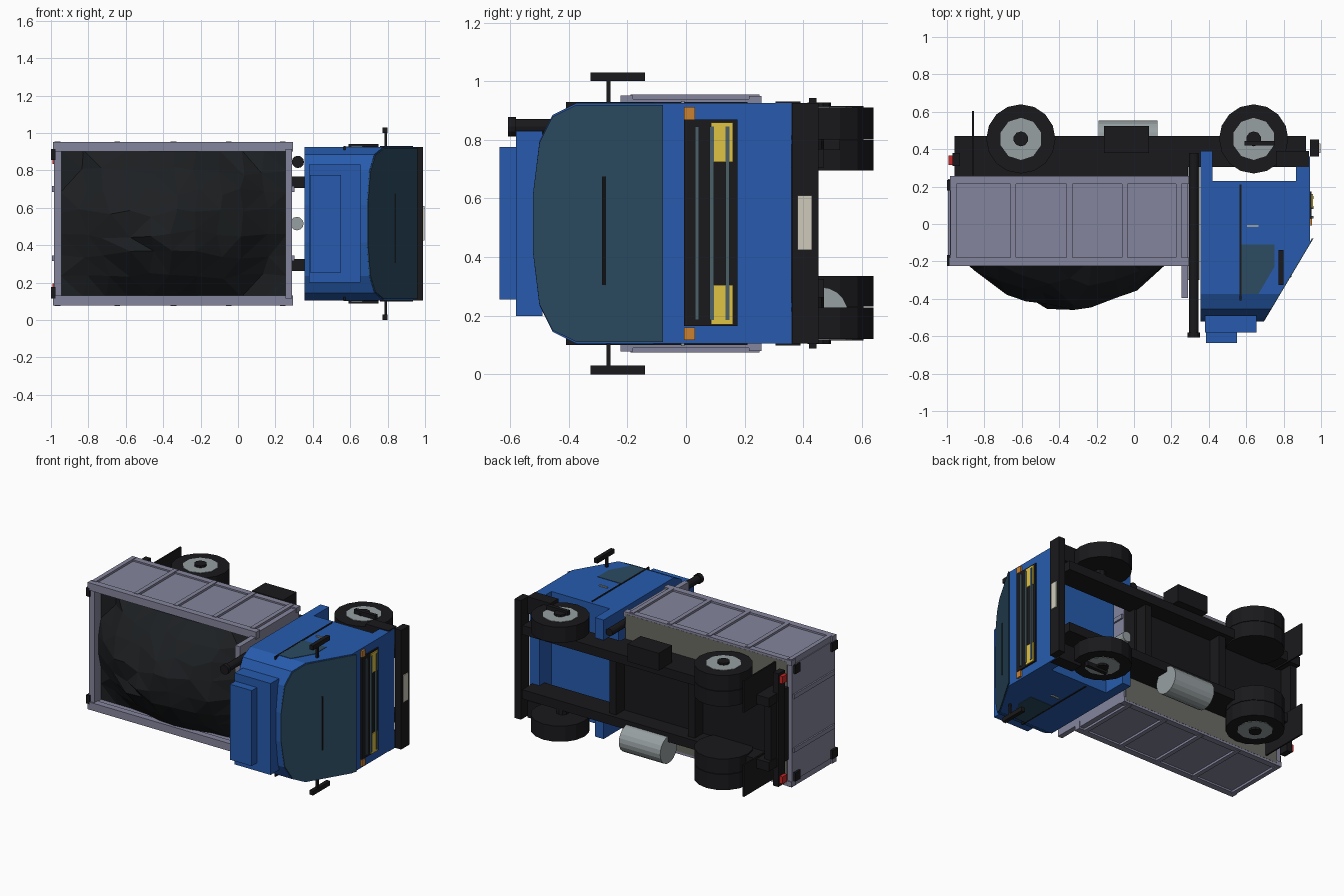
import bpy, bmesh, math, random
from mathutils import Matrix, Vector

if "Cube" in bpy.data.objects:
    bpy.data.objects.remove(bpy.data.objects["Cube"])

random.seed(4)
# Truck is designed upright (x forward, y sideways, z up), then laid on its side
LAY = Matrix.Translation((0, 0, 0.515)) @ Matrix.Rotation(math.pi / 2, 4, 'X')
COLORS = {
    'blue': (0.02, 0.105, 0.42), 'black': (0.01, 0.01, 0.012), 'glass': (0.025, 0.072, 0.12),
    'steel': (0.235, 0.235, 0.34), 'rim': (0.31, 0.35, 0.36), 'yellow': (0.75, 0.55, 0.06),
    'orange': (0.6, 0.22, 0.03), 'red': (0.6, 0.02, 0.02), 'cream': (0.62, 0.6, 0.5),
    'coal': (0.012, 0.014, 0.016), 'tan': (0.15, 0.15, 0.13), 'slat': (0.07, 0.12, 0.14),
}
MATS = {}
for key, c in COLORS.items():
    MATS[key] = bpy.data.materials.new(key)
    MATS[key].diffuse_color = (*c, 1)


def finish(bm, name, color):
    bmesh.ops.recalc_face_normals(bm, faces=bm.faces)
    bm.transform(LAY)
    me = bpy.data.meshes.new(name)
    bm.to_mesh(me)
    bm.free()
    me.materials.append(MATS[color])
    ob = bpy.data.objects.new(name, me)
    bpy.context.collection.objects.link(ob)
    return ob


def box(name, x, y, z, color, mirror=False):
    for s in ((1, -1) if mirror else (1,)):
        bm = bmesh.new()
        bmesh.ops.create_cube(bm, size=1)
        size = Matrix.Diagonal((x[1] - x[0], y[1] - y[0], z[1] - z[0], 1))
        bm.transform(Matrix.Translation(((x[0] + x[1]) / 2, s * (y[0] + y[1]) / 2, (z[0] + z[1]) / 2)) @ size)
        finish(bm, name, color)


def cyl(name, a, b, r, color, n=16):
    a, b = Vector(a), Vector(b)
    bm = bmesh.new()
    bmesh.ops.create_cone(bm, cap_ends=True, segments=n, radius1=r, radius2=r, depth=(b - a).length)
    bm.transform(Matrix.Translation((a + b) / 2) @ (b - a).to_track_quat('Z', 'Y').to_matrix().to_4x4())
    return finish(bm, name, color)


def prism(pts, offset):
    bm = bmesh.new()
    f = bm.faces.new([bm.verts.new(p) for p in pts])
    new = bmesh.ops.extrude_face_region(bm, geom=[f])['geom']
    bmesh.ops.translate(bm, verts=[v for v in new if isinstance(v, bmesh.types.BMVert)], vec=offset)
    return bm


def cut(bm, co, no):
    res = bmesh.ops.bisect_plane(bm, geom=bm.verts[:] + bm.edges[:] + bm.faces[:],
                                 plane_co=co, plane_no=no, clear_outer=True)
    edges = [e for e in res['geom_cut'] if isinstance(e, bmesh.types.BMEdge)]
    bmesh.ops.contextual_create(bm, geom=edges)


# Cab shell: crowned section extruded forward, cut along the windscreen slope
half = [(0.41, -0.23), (0.41, 0.375), (0.37, 0.455), (0.28, 0.5), (0.1, 0.522)]
section = half + [(-y, z) for y, z in reversed(half)]
slope_no = Vector((0.42, 0, 0.25)).normalized()
slope_co = Vector((0.69, 0, 0.52))
bm = prism([(0.355, y, z) for y, z in section], (0.585, 0, 0))
cut(bm, slope_co, slope_no)
finish(bm, 'cab_shell', 'blue')

# Windscreen: same section, a thin slice on the slope
bm = prism([(0.5, y * 0.985, z) for y, z in section], (0.6, 0, 0))
cut(bm, slope_co + slope_no * 0.005, slope_no)
cut(bm, slope_co - slope_no * 0.002, -slope_no)
cut(bm, Vector((0, 0, 0.078)), Vector((0, 0, -1)))
finish(bm, 'windscreen', 'glass')
w = Vector((0.83, 0, 0.275)) + slope_no * 0.008
cyl('wiper', w + Vector((0, -0.21, 0)), w + Vector((0, 0.16, 0)), 0.007, 'black', 6)

# Cab details
box('cab_front_panel', (0.865, 0.94), (-0.41, 0.41), (-0.36, -0.23), 'blue')
box('cab_rear_leg', (0.355, 0.42), (0.27, 0.41), (-0.39, -0.23), 'blue', True)
box('roof_deflector_lower', (0.38, 0.655), (-0.315, 0.315), (0.49, 0.58), 'blue')
box('roof_deflector_upper', (0.385, 0.55), (-0.26, 0.26), (0.58, 0.637), 'blue')
for s in (1, -1):
    bm = prism([(x, s * 0.405, z) for x, z in
                [(0.575, 0.11), (0.75, 0.11), (0.75, 0.23), (0.665, 0.375), (0.575, 0.375)]], (0, s * 0.008, 0))
    finish(bm, 'door_window', 'glass')
box('door_seam', (0.565, 0.575), (0.36, 0.414), (-0.21, 0.41), 'black', True)
box('door_handle', (0.605, 0.665), (0.41, 0.418), (0.005, 0.017), 'rim', True)
box('mirror_arm', (0.782, 0.796), (0.36, 0.487), (0.257, 0.272), 'black', True)
box('mirror', (0.773, 0.8), (0.485, 0.515), (0.14, 0.325), 'black', True)

# Front face
box('grille_panel', (0.93, 0.95), (-0.35, 0.355), (-0.175, 0.007), 'black')
for z in (-0.142, -0.088, -0.037):
    box('grille_slat', (0.948, 0.96), (-0.33, 0.33), (z - 0.007, z + 0.007), 'slat')
box('headlight', (0.94, 0.957), (0.21, 0.345), (-0.16, -0.085), 'yellow', True)
box('indicator', (0.93, 0.952), (0.355, 0.397), (-0.03, 0.007), 'orange', True)
box('front_bumper', (0.942, 0.99), (-0.41, 0.41), (-0.452, -0.362), 'black')
box('number_plate', (0.985, 0.997), (-0.09, 0.095), (-0.43, -0.38), 'cream')
box('bumper_bracket', (0.76, 0.936), (0.3, 0.416), (-0.39, -0.305), 'black', True)
box('cab_step', (0.59, 0.75), (0.36, 0.427), (-0.445, -0.42), 'black', True)

# Chassis
box('chassis_rail', (-0.96, 0.92), (0.19, 0.253), (-0.47, -0.305), 'black', True)
box('bed_subframe', (-0.96, 0.29), (-0.25, 0.25), (-0.35, -0.255), 'black')
for x in (-0.93, -0.35, 0.25):
    box('cross_member', (x - 0.025, x + 0.025), (-0.2, 0.2), (-0.44, -0.32), 'black')
box('rear_bar', (-0.97, -0.93), (-0.39, 0.39), (-0.38, -0.31), 'black')
box('tail_light', (-0.992, -0.965), (0.32, 0.37), (-0.365, -0.315), 'red', True)
box('mud_flap', (-0.866, -0.856), (0.18, 0.4), (-0.605, -0.24), 'black', True)
box('battery_box', (-0.16, 0.08), (0.25, 0.37), (-0.525, -0.38), 'black')
cyl('fuel_tank', (-0.19, -0.31, -0.46), (0.125, -0.31, -0.46), 0.093, 'rim', 20)
cyl('exhaust_stack', (0.32, 0.33, -0.38), (0.32, 0.33, 0.59), 0.026, 'black', 12)
cyl('exhaust_cap', (0.32, 0.33, 0.58), (0.32, 0.33, 0.607), 0.033, 'black', 12)
cyl('hoist_ram', (0.315, 0, -0.31), (0.315, 0, 0.3), 0.036, 'rim', 12)

# Wheels: single front, twin rear
for x, front in ((0.64, True), (-0.605, False)):
    for s in (1, -1):
        cyl('stub_axle', (x, s * 0.24, -0.43), (x, s * 0.3, -0.43), 0.04, 'black', 10)
        cyl('front_tyre' if front else 'rear_outer_tyre', (x, s * 0.287, -0.455), (x, s * 0.395, -0.455), 0.185, 'black')
        if not front:
            cyl('rear_inner_tyre', (x, s * 0.18, -0.455), (x, s * 0.284, -0.455), 0.185, 'black')
        cyl('wheel_rim', (x, s * 0.35, -0.455), (x, s * 0.398, -0.455), 0.113, 'rim', 10)
        cyl('wheel_hub', (x, s * 0.37, -0.455), (x, s * 0.412, -0.455), 0.04, 'black', 10)

# Tipper bed
box('bed_floor', (-0.95, 0.28), (-0.42, 0.42), (-0.258, -0.215), 'tan')
box('bed_side', (-0.98, 0.29), (0.39, 0.425), (-0.22, 0.21), 'steel', True)
box('bed_top_rail', (-0.99, 0.295), (0.385, 0.437), (0.18, 0.224), 'steel', True)
box('bed_bottom_rail', (-0.985, 0.295), (0.4, 0.435), (-0.257, -0.215), 'steel', True)
for x in (-0.965, -0.645, -0.345, -0.05, 0.24):
    box('side_rib', (x - 0.015, x + 0.015), (0.4, 0.44), (-0.25, 0.19), 'steel', True)
box('headboard', (0.255, 0.29), (-0.4, 0.4), (-0.25, 0.395), 'steel')
box('headboard_rib', (0.28, 0.302), (0.17, 0.2), (-0.24, 0.2), 'steel', True)
box('tailgate', (-0.985, -0.945), (-0.4, 0.4), (-0.25, 0.215), 'steel')
box('tailgate_rib', (-0.995, -0.975), (0.17, 0.2), (-0.24, 0.2), 'steel', True)
box('tailgate_hinge', (-1.0, -0.975), (0.34, 0.4), (0.165, 0.225), 'black', True)
box('tailgate_latch', (-1.0, -0.975), (0.34, 0.4), (-0.235, -0.18), 'black', True)

# Heaped load: rough faceted mound
bm = bmesh.new()
bmesh.ops.create_grid(bm, x_segments=10, y_segments=7, size=1)
for v in bm.verts:
    edge = max(abs(v.co.x), abs(v.co.y)) > 0.99
    jit = 0 if edge else 0.025
    x = -0.343 + v.co.x * 0.605 + random.uniform(-jit, jit)
    y = v.co.y * 0.392 + random.uniform(-jit, jit)
    fall = 0.235 * ((x + 0.35) / 0.55) ** 2 + 0.25 * (abs(y) / 0.39) ** 2.2
    v.co = (x, y, max(0.14, 0.45 - fall) + random.uniform(-jit, jit) * 0.8)
bmesh.ops.triangulate(bm, faces=bm.faces)
ob = finish(bm, 'coal_load', 'coal')
if sum(p.normal.y for p in ob.data.polygons) > 0:
    ob.data.flip_normals()

for m in bpy.data.materials:
    if m.users and not m.is_grease_pencil:
        m.use_nodes = True
        m.node_tree.nodes["Principled BSDF"].inputs["Base Color"].default_value = m.diffuse_color
